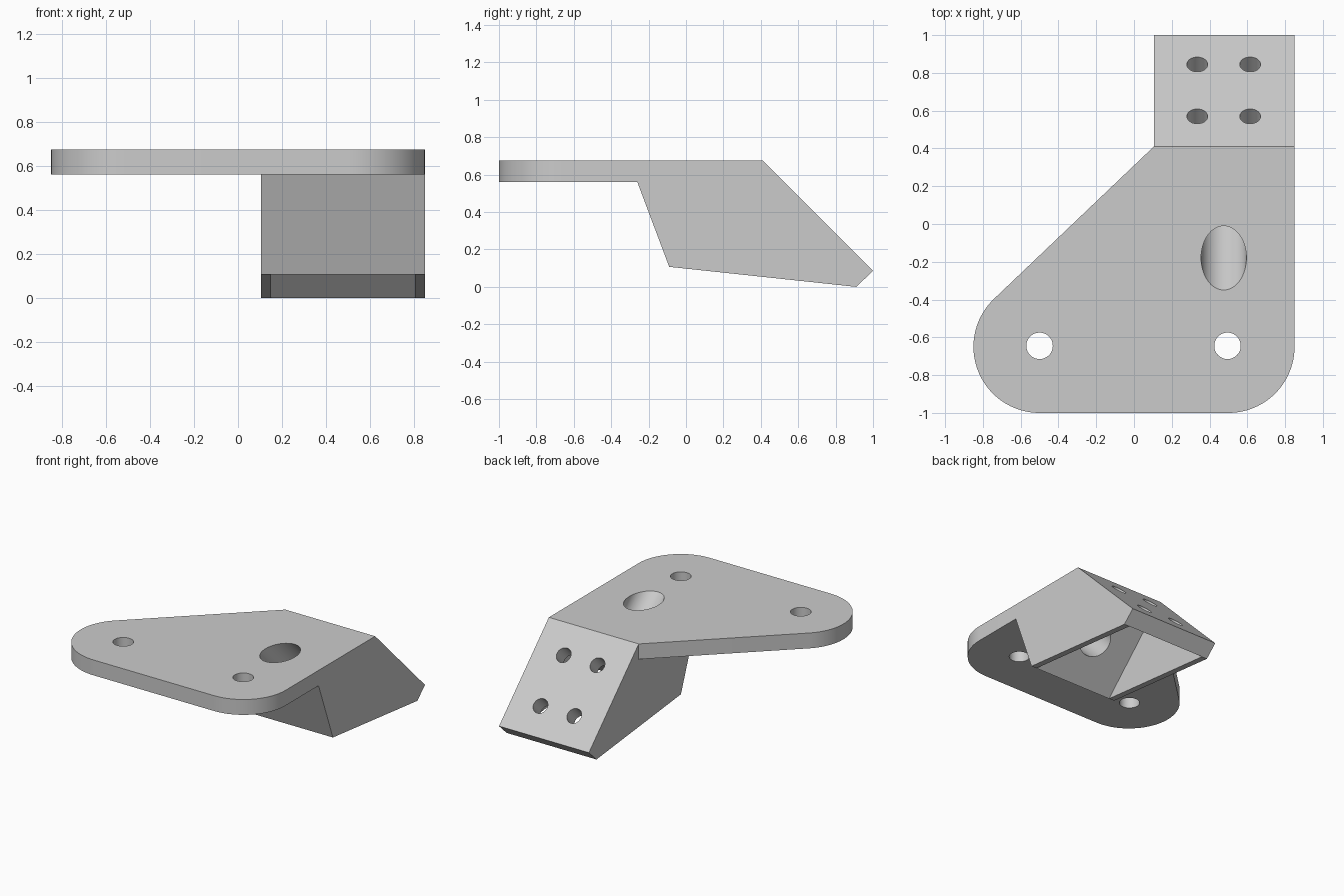
import bpy, math
from mathutils import Vector

cube = bpy.data.objects.get("Cube")
if cube:
    bpy.data.objects.remove(cube, do_unlink=True)

grey = bpy.data.materials.new("plain_grey")
grey.use_nodes = True
colour = (0.6, 0.6, 0.6, 1)
grey.diffuse_color = colour
grey.node_tree.nodes["Principled BSDF"].inputs["Base Color"].default_value = colour


def prism(name, outline, place, start, end):
    """Extrude an outline between two depths; place(point, depth) gives xyz."""
    n = len(outline)
    verts = [place(p, d) for d in (start, end) for p in outline]
    faces = [list(range(n))[::-1], list(range(n, 2 * n))]
    faces += [[i, (i + 1) % n, n + (i + 1) % n, n + i] for i in range(n)]
    mesh = bpy.data.meshes.new(name)
    mesh.from_pydata(verts, [], faces)
    mesh.materials.append(grey)
    obj = bpy.data.objects.new(name, mesh)
    bpy.context.collection.objects.link(obj)
    return obj


def upright(p, z):
    return (p[0], p[1], z)


def sideways(p, x):
    return (x, p[0], p[1])


def drill(name, start, end, radius):
    """Round cutter between two points."""
    a, b = Vector(start), Vector(end)
    bpy.ops.mesh.primitive_cylinder_add(vertices=64, radius=radius, depth=(b - a).length,
                                        location=(a + b) / 2)
    obj = bpy.context.object
    obj.name = name
    obj.rotation_euler = (b - a).to_track_quat("Z", "Y").to_euler()
    obj.data.materials.append(grey)
    return obj


def combine(target, other, operation):
    bpy.context.view_layer.objects.active = target
    mod = target.modifiers.new(operation.lower(), "BOOLEAN")
    mod.object, mod.operation, mod.solver = other, operation, "EXACT"
    bpy.ops.object.modifier_apply(modifier=mod.name)
    bpy.data.objects.remove(other, do_unlink=True)


def arc(cx, cy, r, a0, a1, steps):
    angles = [a0 + (a1 - a0) * i / steps for i in range(steps + 1)]
    return [(cx + r * math.cos(a), cy + r * math.sin(a)) for a in angles]


# Mounting plate: two rounded front corners and a tangent diagonal edge
r, cx, cy = 0.35, 0.5, -0.65
back_y, inner_x, outer_x = 0.41, 0.105, 0.85
top, under = 0.675, 0.56
dx, dy = inner_x + cx, back_y - cy
tangent = math.atan2(dy, dx) + math.acos(r / math.hypot(dx, dy))
outline = [(outer_x, back_y), (inner_x, back_y)]
outline += arc(-cx, cy, r, tangent, 1.5 * math.pi, 36)
outline += arc(cx, cy, r, 1.5 * math.pi, 2 * math.pi, 24)
bracket = prism("bracket", outline, upright, under, top)

# Sloped block below the plate
profile = [(-0.26, under), (-0.26, top), (back_y, top), (1.0, 0.085), (0.91, 0), (-0.09, 0.107)]
block = prism("sloped_block", profile[::-1], sideways, inner_x, outer_x)
combine(bracket, block, "UNION")

# Triangular pocket open underneath, leaving thin side walls
pocket = [(-0.09, 0.107), (-0.29, -0.093), (1.01, -0.1), (0.91, 0), (0.357, 0.553)]
combine(bracket, prism("pocket_cutter", pocket, sideways, 0.15, 0.805), "DIFFERENCE")

# Plate bolt holes
for x in (-cx, cx - 0.005):
    combine(bracket, drill("bolt_cutter", (x, -0.645, 0.4), (x, -0.645, 0.8), 0.07), "DIFFERENCE")

# Slanted access hole from the plate top into the pocket
combine(bracket, drill("access_cutter", (0.475, -0.4, 0.895), (0.475, 0.21, 0.285), 0.12), "DIFFERENCE")

# Four screw holes square to the slope
for x in (0.335, 0.615):
    for y in (0.57, 0.845):
        z = 1.085 - y
        cutter = drill("screw_cutter", (x, y - 0.1, z - 0.1), (x, y + 0.1, z + 0.1), 0.055)
        combine(bracket, cutter, "DIFFERENCE")

bpy.ops.object.select_all(action="DESELECT")
bracket.select_set(True)
bpy.context.view_layer.objects.active = bracket
bpy.ops.object.shade_smooth_by_angle(angle=math.radians(30))
